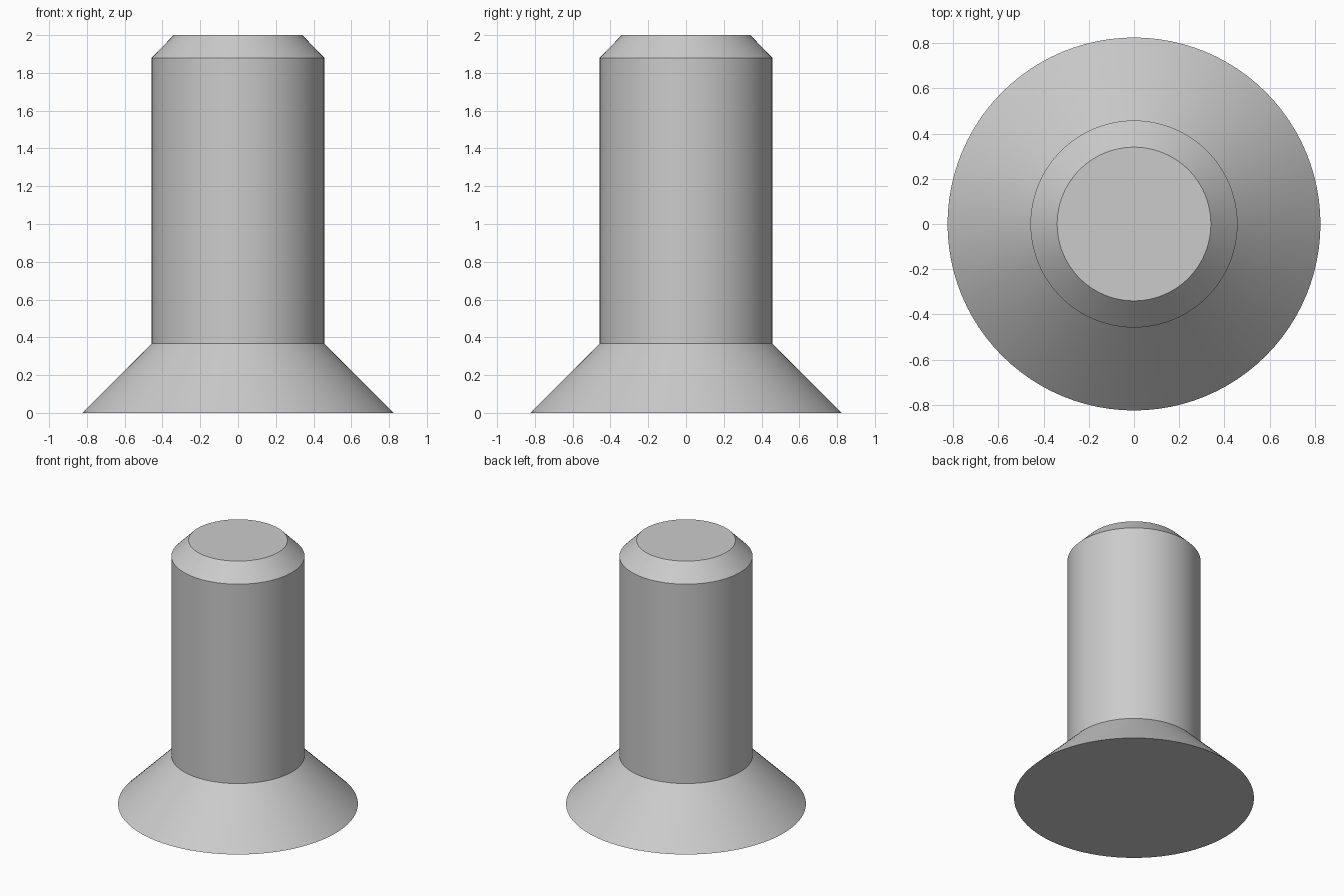
import bpy
import bmesh
import math

cube = bpy.data.objects.get("Cube")
if cube:
    bpy.data.objects.remove(cube, do_unlink=True)

SEGMENTS = 96

steel = bpy.data.materials.new("light_grey")
steel.use_nodes = True
grey = (0.6, 0.6, 0.6, 1.0)
steel.diffuse_color = grey
steel.node_tree.nodes["Principled BSDF"].inputs["Base Color"].default_value = grey


def lathe(name, profile):
    """Revolve (radius, height) points about z and cap both ends."""
    bm = bmesh.new()
    rings = []
    for radius, z in profile:
        ring = []
        for i in range(SEGMENTS):
            a = math.tau * i / SEGMENTS
            ring.append(bm.verts.new((radius * math.cos(a), radius * math.sin(a), z)))
        rings.append(ring)
    for low, high in zip(rings, rings[1:]):
        for i in range(SEGMENTS):
            j = (i + 1) % SEGMENTS
            bm.faces.new((low[i], low[j], high[j], high[i]))
    bm.faces.new(rings[0][::-1])
    bm.faces.new(rings[-1])
    mesh = bpy.data.meshes.new(name)
    bm.to_mesh(mesh)
    bm.free()
    mesh.materials.append(steel)
    obj = bpy.data.objects.new(name, mesh)
    bpy.context.collection.objects.link(obj)
    bpy.ops.object.select_all(action="DESELECT")
    obj.select_set(True)
    bpy.context.view_layer.objects.active = obj
    bpy.ops.object.shade_smooth_by_angle(angle=math.radians(30))
    return obj


# Flared head, straight shank and chamfered tip as one closed solid
lathe("countersunk_pin", [(0.825, 0), (0.458, 0.367), (0.458, 1.88), (0.34, 2)])
